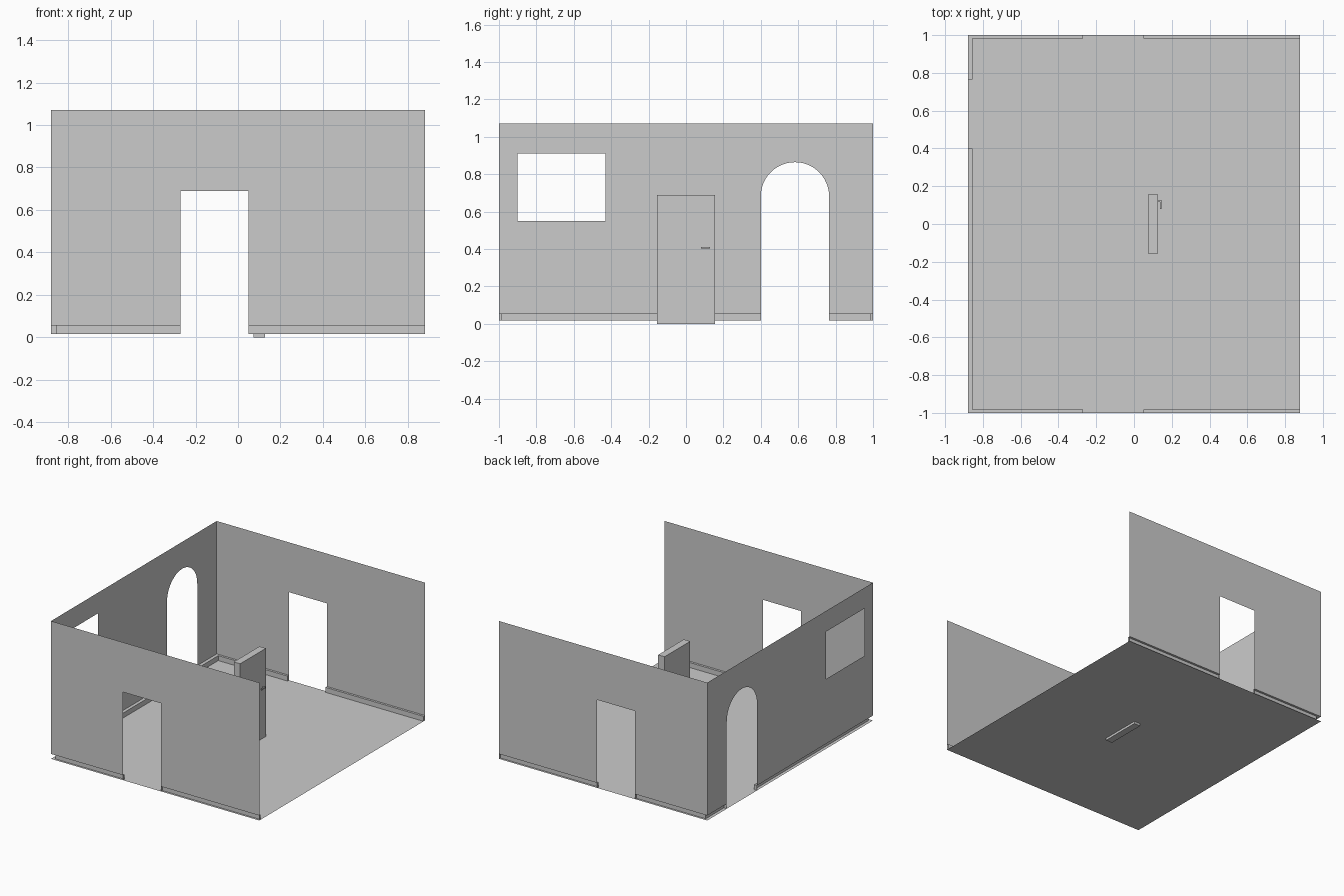
import bpy, bmesh, math
from mathutils import Vector

if "Cube" in bpy.data.objects:
    bpy.data.objects.remove(bpy.data.objects["Cube"])

FLOOR, BASE, TOP = 0.017, 0.055, 1.07
HX, HY = 0.88, 1.0          # half room size
IX, IY = 0.855, 0.983       # inner faces of the baseboards
D0, D1, DH = -0.27, 0.05, 0.69   # doorway sides and height
A0, A1, AZ = 0.40, 0.765, 0.682  # arch sides and spring height


def finish(name, bm):
    me = bpy.data.meshes.new(name)
    bm.to_mesh(me)
    bm.free()
    ob = bpy.data.objects.new(name, me)
    bpy.context.collection.objects.link(ob)
    return ob


def panel(name, loops, place, normal):
    """Flat sheet filled between an outline and optional holes."""
    bm = bmesh.new()
    edges = []
    for loop in loops:
        vs = [bm.verts.new(place(*p)) for p in loop]
        edges += [bm.edges.new((a, b)) for a, b in zip(vs, vs[1:] + vs[:1])]
    bmesh.ops.triangle_fill(bm, edges=edges, use_beauty=True, normal=Vector(normal))
    bmesh.ops.dissolve_limit(bm, angle_limit=0.01, verts=bm.verts, edges=bm.edges)
    return finish(name, bm)


def baseboard(name, path, corner=()):
    """Hollow skirting: vertical faces along a plan path plus a top ledge."""
    bm = bmesh.new()
    low = [bm.verts.new((x, y, FLOOR)) for x, y in path]
    high = [bm.verts.new((x, y, BASE)) for x, y in path]
    for i in range(len(path) - 1):
        bm.faces.new((low[i], low[i + 1], high[i + 1], high[i]))
    bm.faces.new(high + [bm.verts.new((x, y, BASE)) for x, y in corner])
    bmesh.ops.recalc_face_normals(bm, faces=bm.faces)
    return finish(name, bm)


def box(name, lo, hi):
    bm = bmesh.new()
    bmesh.ops.create_cube(bm, size=1)
    for v in bm.verts:
        v.co = [(a + b) / 2 + c * (b - a) for a, b, c in zip(lo, hi, v.co)]
    return finish(name, bm)


# Floor sheet
panel("floor", [[(-HX, -HY), (HX, -HY), (HX, HY), (-HX, HY)]],
      lambda x, y: (x, y, FLOOR), (0, 0, 1))

# Front and back walls with a doorway, and their baseboards
door_wall = [(-HX, BASE), (D0, BASE), (D0, DH), (D1, DH), (D1, BASE),
             (HX, BASE), (HX, TOP), (-HX, TOP)]
for side, s, arch_edge in (("front", -1, A0), ("back", 1, A1)):
    panel(side + "_wall", [door_wall], lambda x, z: (x, s * HY, z), (0, -s, 0))
    baseboard(side + "_right_baseboard",
              [(D1, s * HY), (D1, s * IY), (HX, s * IY), (HX, s * HY)])
    baseboard(side + "_corner_baseboard",
              [(D0, s * HY), (D0, s * IY), (-IX, s * IY),
               (-IX, arch_edge), (-HX, arch_edge)], [(-HX, s * HY)])

# Left wall with arch and window
r, c = (A1 - A0) / 2, (A1 + A0) / 2
arch = [(c - r * math.cos(math.pi * i / 24), AZ + r * math.sin(math.pi * i / 24))
        for i in range(25)]
outline = ([(-HY, BASE), (A0, BASE)] + arch +
           [(A1, BASE), (HY, BASE), (HY, TOP), (-HY, TOP)])
window = [(-0.9, 0.55), (-0.43, 0.55), (-0.43, 0.912), (-0.9, 0.912)]
panel("left_wall", [outline, window], lambda y, z: (-HX, y, z), (1, 0, 0))

# Freestanding door leaf with lever handle
box("door", (0.073, -0.155, 0.0), (0.127, 0.155, 0.69))
box("handle_stem", (0.127, 0.117, 0.402), (0.145, 0.127, 0.411))
box("handle_lever", (0.137, 0.08, 0.402), (0.145, 0.127, 0.411))
